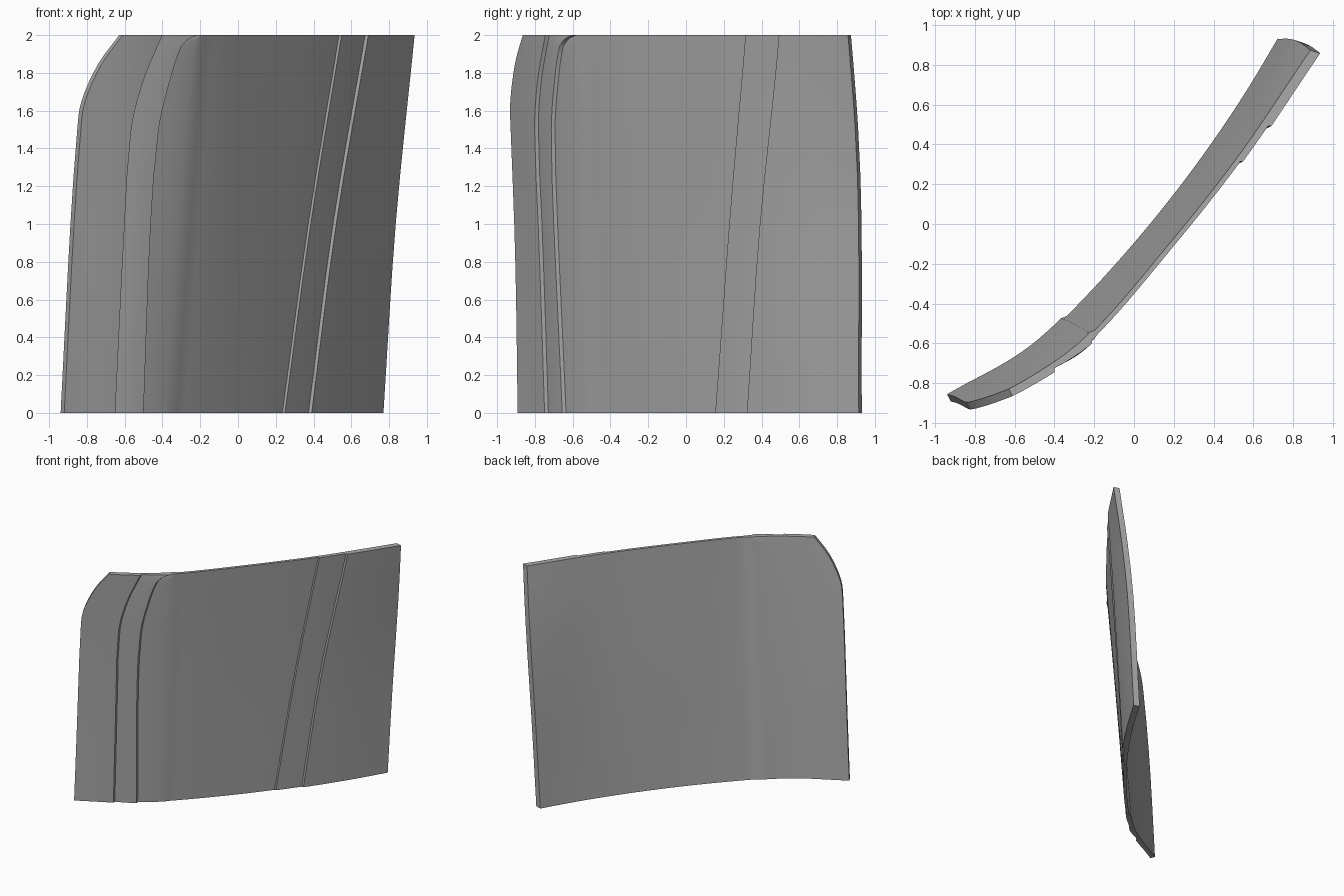
import bpy, bmesh, math

cube = bpy.data.objects.get("Cube")
if cube:
    bpy.data.objects.remove(cube, do_unlink=True)

# One flat grey finish
grey = bpy.data.materials.new("panel_grey")
grey.use_nodes = True
colour = (0.4, 0.4, 0.4, 1)
grey.diffuse_color = colour
grey.node_tree.nodes["Principled BSDF"].inputs["Base Color"].default_value = colour


def smooth_interp(points, t):
    """Cubic interpolation through (t, value) points."""
    i = 0
    while i < len(points) - 2 and t > points[i + 1][0]:
        i += 1

    def slope(k):
        a, b = points[max(k - 1, 0)], points[min(k + 1, len(points) - 1)]
        return (b[1] - a[1]) / (b[0] - a[0])

    (t0, v0), (t1, v1) = points[i], points[i + 1]
    h = t1 - t0
    s = (t - t0) / h
    return ((2 * s**3 - 3 * s**2 + 1) * v0 + (s**3 - 2 * s**2 + s) * h * slope(i)
            + (3 * s**2 - 2 * s**3) * v1 + (s**3 - s**2) * h * slope(i + 1))


# Horizontal sections of the sheet at the bottom, middle and top
STATIONS = (-0.9, -0.5, -0.2, 0.2, 0.55, 0.9)
BOTTOM = (-0.86, -0.635, -0.355, 0.11, 0.60, 1.19)
MIDDLE = (-0.905, -0.705, -0.46, 0.01, 0.48, 1.08)
TOP = (-0.98, -0.785, -0.57, -0.11, 0.335, 0.85)


def sheet_y(x, z):
    ys = [smooth_interp(list(zip(STATIONS, sec)), x) for sec in (BOTTOM, MIDDLE, TOP)]
    return smooth_interp(list(zip((0, 1, 2), ys)), z)


# Seam lines running up the sheet, as (height, x)
LEFT_EDGE = [(0, -0.92), (1, -0.868), (1.5, -0.832), (1.65, -0.81), (1.85, -0.72), (2, -0.61)]
OUTER_SEAM = [(0, -0.65), (1, -0.6), (1.5, -0.565), (1.76, -0.5), (2, -0.4)]
INNER_SEAM = [(0, -0.5), (1, -0.462), (1.5, -0.42), (1.76, -0.36), (1.94, -0.3), (1.98, -0.26), (2, -0.21)]
CREASE = [(0, -0.34), (1, -0.27), (2, -0.2)]
FIRST_LAP = [(0, 0.235), (1, 0.372), (2, 0.535)]
SECOND_LAP = [(0, 0.36), (1, 0.49), (2, 0.66)]
RIGHT_EDGE = [(0, 0.74), (1, 0.805), (2, 0.905)]

STEP = 0.02        # height of the left shingle steps
BACK = (-0.019, 0.016)

# Plates: left seam, right seam, raise at each side (dx, dy), columns, back swell at each side
PLATES = [
    (LEFT_EDGE, OUTER_SEAM, (0, -STEP), (0, -STEP), 8, 0, 0.004),
    (OUTER_SEAM, INNER_SEAM, (0, 0), (0, -STEP), 4, 0.004, 0.008),
    (INNER_SEAM, CREASE, (0, 0), (0, -0.008), 4, 0.008, 0.012),
    (CREASE, FIRST_LAP, (0, 0), (0, 0), 14, 0, 0),
    (FIRST_LAP, SECOND_LAP, (0.013, 0), (0.013, 0), 4, 0, 0),
    (SECOND_LAP, RIGHT_EDGE, (0.03, 0), (0.03, 0), 8, 0, 0),
]
SOFT = 0.02        # width of the soft step beside the crease


def section(z):
    """Outer and back points across the sheet at one height."""
    outer, back = [], []
    for left, right, rise_a, rise_b, count, swell_a, swell_b in PLATES:
        xa, xb = smooth_interp(left, z), smooth_interp(right, z)
        if left is CREASE:
            xa += SOFT
        for i in range(count + 1):
            t = i / count
            x = xa + (xb - xa) * t
            y = sheet_y(x, z)
            dx, dy = (a + (b - a) * t for a, b in zip(rise_a, rise_b))
            swell = swell_a + (swell_b - swell_a) * t
            outer.append((x + dx, y + dy, z))
            back.append((x + BACK[0] - swell * 0.7, y + BACK[1] + swell * 0.7, z))
    return outer, back


# Curved panel: loft the sections upward, finer around the rounded top corner
heights = [i * 0.25 for i in range(6)] + [1.5 + i * 0.05 for i in range(9)] + [1.94, 1.97, 1.985, 2]
bm = bmesh.new()
rows = [[[bm.verts.new(p) for p in side] for side in section(z)] for z in heights]
for (o0, b0), (o1, b1) in zip(rows, rows[1:]):
    for i in range(len(o0) - 1):
        bm.faces.new((o0[i], o0[i + 1], o1[i + 1], o1[i]))
        bm.faces.new((b0[i + 1], b0[i], b1[i], b1[i + 1]))
    for k in (0, -1):
        bm.faces.new((b0[k], o0[k], o1[k], b1[k]))
for outer, back in (rows[0], rows[-1]):
    for i in range(len(outer) - 1):
        bm.faces.new((outer[i], back[i], back[i + 1], outer[i + 1]))
bmesh.ops.remove_doubles(bm, verts=bm.verts, dist=0.0002)
bmesh.ops.recalc_face_normals(bm, faces=bm.faces)

mesh = bpy.data.meshes.new("curved_panel")
bm.to_mesh(mesh)
bm.free()
mesh.materials.append(grey)
panel = bpy.data.objects.new("curved_panel", mesh)
bpy.context.collection.objects.link(panel)
bpy.context.view_layer.objects.active = panel
panel.select_set(True)
bpy.ops.object.shade_smooth_by_angle(angle=math.radians(35))
